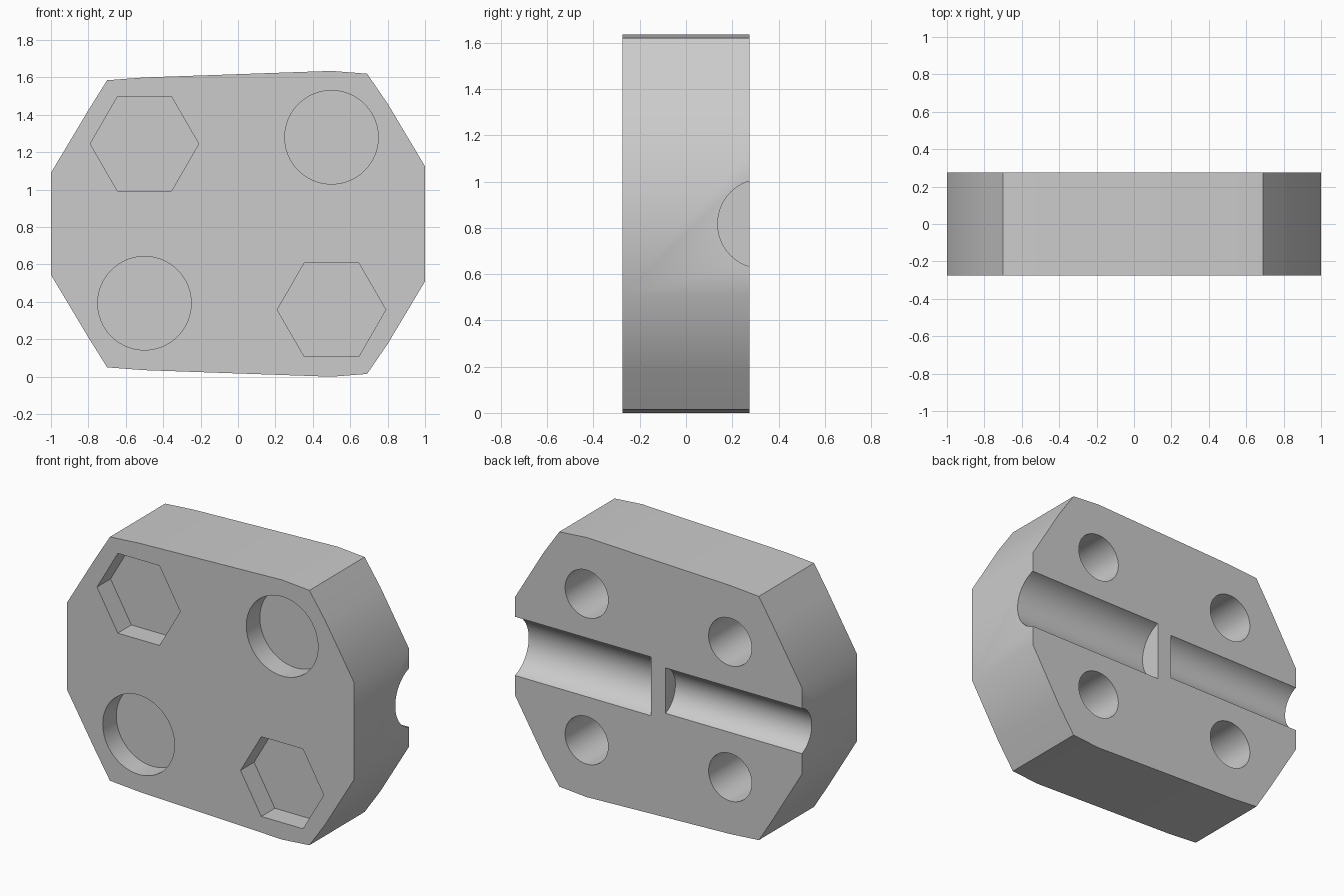
import bpy
import bmesh
from math import radians
from mathutils import Matrix, Vector

cube = bpy.data.objects.get("Cube")
if cube:
    bpy.data.objects.remove(cube, do_unlink=True)

HALF_DEPTH = 0.275
MID_Z = 0.8175
RECESS = 0.135      # depth of the front pockets
MEMBRANE = 0.02     # thin wall between pocket and bolt hole


def material(name, value):
    mat = bpy.data.materials.new(name)
    mat.use_nodes = True
    colour = (value, value, value, 1)
    mat.diffuse_color = colour
    mat.node_tree.nodes["Principled BSDF"].inputs["Base Color"].default_value = colour
    return mat


def make_object(name, bm):
    bmesh.ops.recalc_face_normals(bm, faces=bm.faces[:])
    mesh = bpy.data.meshes.new(name)
    bm.to_mesh(mesh)
    bm.free()
    obj = bpy.data.objects.new(name, mesh)
    bpy.context.collection.objects.link(obj)
    return obj


def add_prism(bm, start, end, radius, sides=64):
    """Closed prism or cylinder running between two points."""
    start, end = Vector(start), Vector(end)
    axis = end - start
    # local z along the axis, local x kept level for bolt pockets
    turn = Matrix.Rotation(radians(90), 4, 'X' if abs(axis.y) > abs(axis.x) else 'Y')
    bmesh.ops.create_cone(
        bm, cap_ends=True, segments=sides, radius1=radius, radius2=radius,
        depth=axis.length,
        matrix=Matrix.Translation((start + end) / 2) @ turn
        @ Matrix.Rotation(radians(90) if sides == 6 else 0, 4, 'Z'))


# Clamp plate: upper outline, mirrored about mid height, then extruded
upper = [(1, 1.125), (0.8, 1.46), (0.69, 1.62), (0.5, 1.635),
         (-0.5, 1.6), (-0.7, 1.585), (-0.8, 1.425), (-1, 1.09)]
outline = upper + [(x, 2 * MID_Z - z) for x, z in reversed(upper)]
bm = bmesh.new()
face = bm.faces.new([bm.verts.new((x, -HALF_DEPTH, z)) for x, z in outline])
side = bmesh.ops.extrude_face_region(bm, geom=[face])
bmesh.ops.translate(bm, vec=(0, 2 * HALF_DEPTH, 0),
                    verts=[v for v in side["geom"] if isinstance(v, bmesh.types.BMVert)])
plate = make_object("clamp_plate", bm)
plate.data.materials.append(material("grey plastic", 0.6))

# Cutters: front pockets with back bolt holes, and two back grooves
bm = bmesh.new()
floor_y = -HALF_DEPTH + RECESS
pockets = [(0.5, 1.28, 0.25, 64), (-0.5, 0.393, 0.25, 64),
           (-0.5, 1.245, 0.29, 6), (0.5, 0.358, 0.29, 6)]
for x, z, radius, sides in pockets:
    add_prism(bm, (x, -0.4, z), (x, floor_y, z), radius, sides)
    add_prism(bm, (x, floor_y + MEMBRANE, z), (x, 0.4, z), 0.15)
for sign, radius in ((1, 0.193), (-1, 0.153)):
    y = HALF_DEPTH + 0.055
    add_prism(bm, (sign * 0.05, y, MID_Z), (sign * 1.2, y, MID_Z), radius)
cutter = make_object("pocket_cutter", bm)
cutter.hide_render = True
# give both meshes the same material slot so cut walls match
cutter.data.materials.append(plate.data.materials[0])

cut = plate.modifiers.new("cut", 'BOOLEAN')
cut.operation = 'DIFFERENCE'
cut.solver = 'EXACT'
cut.object = cutter

bpy.ops.object.select_all(action='DESELECT')
plate.select_set(True)
bpy.context.view_layer.objects.active = plate
bpy.ops.object.modifier_apply(modifier=cut.name)
bpy.data.objects.remove(cutter, do_unlink=True)
bpy.ops.object.shade_smooth_by_angle(angle=radians(35))
